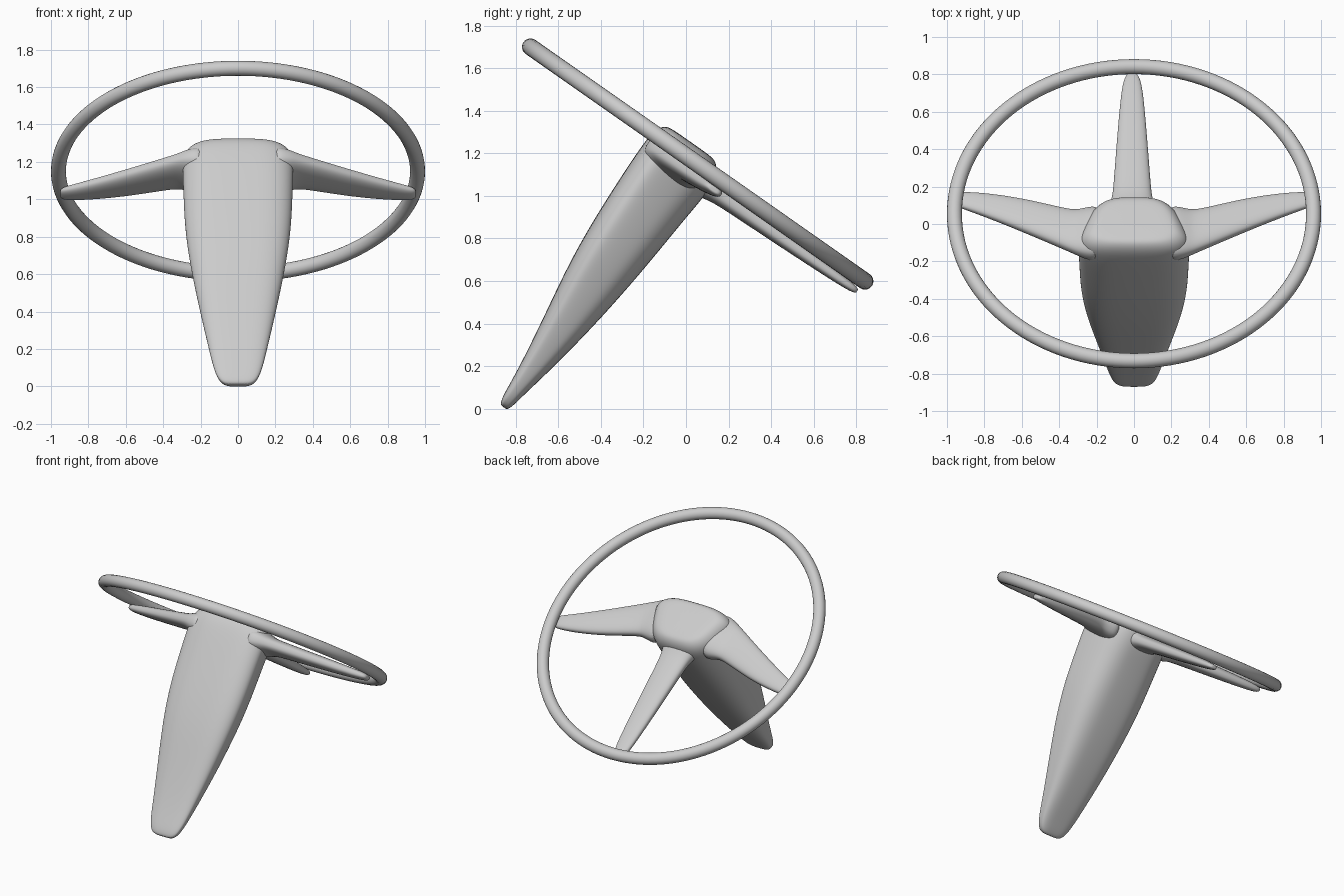
import bpy, bmesh
from math import radians, cos, sin, pi

if "Cube" in bpy.data.objects:
    bpy.data.objects.remove(bpy.data.objects["Cube"])

TILT = radians(-35)
CENTRE = (0, 0.055, 1.15)


def place(obj):
    # every part is modelled in the wheel plane, then tilted with it
    obj.location = CENTRE
    obj.rotation_euler = (TILT, 0, 0)


def superellipse(a, b, power, count=32):
    pts = []
    for i in range(count):
        t = 2 * pi * i / count
        c, s = cos(t), sin(t)
        pts.append((a * abs(c) ** (2 / power) * (1 if c >= 0 else -1),
                    b * abs(s) ** (2 / power) * (1 if s >= 0 else -1)))
    return pts


def loft(name, rings, mirror=False):
    bm = bmesh.new()
    loops = [[bm.verts.new(p) for p in ring] for ring in rings]
    n = len(loops[0])
    for a, b in zip(loops, loops[1:]):
        for i in range(n):
            j = (i + 1) % n
            bm.faces.new((a[i], a[j], b[j], b[i]))
    # close each end with a fan
    for loop in (loops[0], loops[-1]):
        mid = sum((v.co for v in loop), loop[0].co * 0) / n
        c = bm.verts.new(mid)
        for i in range(n):
            bm.faces.new((loop[i], loop[(i + 1) % n], c))
    bmesh.ops.recalc_face_normals(bm, faces=bm.faces[:])
    for f in bm.faces:
        f.smooth = True
    mesh = bpy.data.meshes.new(name)
    bm.to_mesh(mesh)
    bm.free()
    obj = bpy.data.objects.new(name, mesh)
    bpy.context.collection.objects.link(obj)
    place(obj)
    if mirror:
        obj.modifiers.new("mirror", 'MIRROR').use_mirror_merge = False
    obj.modifiers.new("smooth", 'SUBSURF').levels = 2
    obj.modifiers["smooth"].render_levels = 2
    return obj


# rim
bpy.ops.mesh.primitive_torus_add(major_radius=0.96, minor_radius=0.04,
                                 major_segments=128, minor_segments=20)
rim = bpy.context.object
rim.name = "rim"
place(rim)
bpy.ops.object.shade_smooth()

# hub and column: height, front, back, half width, width ratio at the back
sections = [
    (0.066, -0.205, 0.035, 0.20, 0.70),
    (0.055, -0.235, 0.070, 0.25, 0.68),
    (0.005, -0.262, 0.108, 0.305, 0.66),
    (-0.10, -0.265, 0.115, 0.31, 0.66),
    (-0.236, -0.262, 0.100, 0.305, 0.68),
    (-0.48, -0.252, 0.083, 0.297, 0.72),
    (-0.72, -0.230, 0.060, 0.265, 0.75),
    (-0.965, -0.187, 0.028, 0.217, 0.80),
    (-1.21, -0.147, -0.015, 0.165, 0.85),
    (-1.35, -0.131, -0.045, 0.135, 0.90),
    (-1.425, -0.124, -0.058, 0.11, 0.90),
    (-1.46, -0.112, -0.070, 0.075, 0.90),
]
rings = []
for h, front, back, w, ratio in sections:
    mid, half = (front + back) / 2, (back - front) / 2
    ring = []
    for x, y in superellipse(w, half, 3.4):
        taper = 1 + (ratio - 1) * max(0, (y / half + 0.5) / 1.5)
        ring.append((x * taper, mid + y, h))
    rings.append(ring)
loft("hub_column", rings)

# side spokes: distance out, centre, half width, half thickness
side = [
    (0.18, -0.09, 0.17, 0.090),
    (0.26, -0.09, 0.155, 0.075),
    (0.31, -0.083, 0.138, 0.056),
    (0.37, -0.062, 0.128, 0.050),
    (0.60, 0.032, 0.103, 0.042),
    (0.80, 0.097, 0.072, 0.033),
    (0.90, 0.122, 0.054, 0.026),
    (0.935, 0.128, 0.045, 0.020),
    (0.95, 0.130, 0.030, 0.012),
]
loft("side_spokes", [[(r, c + a, -0.055 + b) for a, b in superellipse(w, t, 2.5)]
                     for r, c, w, t in side], mirror=True)

# rear spoke
rear = [
    (0.02, 0.14, 0.075),
    (0.09, 0.125, 0.065),
    (0.14, 0.108, 0.050),
    (0.22, 0.100, 0.044),
    (0.50, 0.083, 0.038),
    (0.80, 0.062, 0.028),
    (0.90, 0.048, 0.022),
    (0.94, 0.034, 0.017),
    (0.957, 0.020, 0.010),
]
loft("rear_spoke", [[(a - 0.01, r, -0.06 + b) for a, b in superellipse(w, t, 2.5)]
                    for r, w, t in rear])
